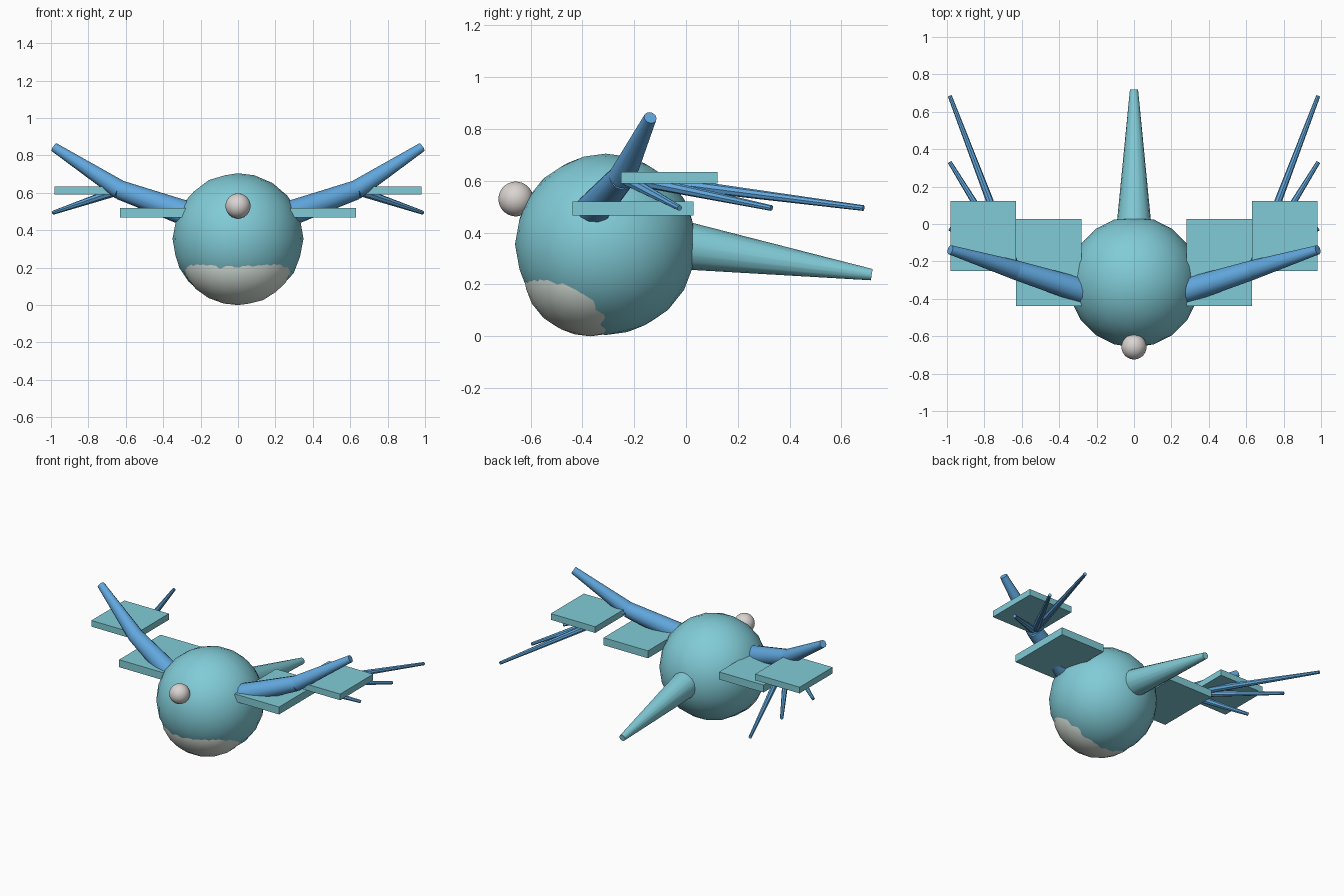
import bpy, math
from mathutils import Vector

if "Cube" in bpy.data.objects:
    bpy.data.objects.remove(bpy.data.objects["Cube"])


def material(name, rgb):
    m = bpy.data.materials.new(name)
    m.diffuse_color = (*rgb, 1)
    m.use_nodes = True
    m.node_tree.nodes["Principled BSDF"].inputs["Base Color"].default_value = m.diffuse_color
    return m


TEAL = material("teal", (0.22, 0.60, 0.68))
BLUE = material("blue", (0.12, 0.39, 0.73))
PALE = material("pale_mint", (0.70, 0.77, 0.71))
WHITE = material("warm_white", (0.70, 0.66, 0.64))


def finish(name, mat, smooth=True):
    ob = bpy.context.object
    ob.name = name
    ob.data.materials.append(mat)
    if smooth:
        bpy.ops.object.shade_smooth_by_angle(angle=math.radians(40))
    return ob


def ball(name, center, radii, mat, detail=3):
    bpy.ops.mesh.primitive_ico_sphere_add(subdivisions=detail, radius=1, location=center)
    bpy.context.object.scale = radii
    return finish(name, mat)


def rod(name, a, b, r1, r2, mat, sides=12):
    """Tapered cylinder from point a to point b."""
    a, b = Vector(a), Vector(b)
    d = b - a
    bpy.ops.mesh.primitive_cone_add(vertices=sides, radius1=r1, radius2=r2,
                                    depth=d.length, location=(a + b) / 2)
    bpy.context.object.rotation_euler = d.to_track_quat('Z', 'Y').to_euler()
    return finish(name, mat)


def box(name, lo, hi, mat):
    lo, hi = Vector(lo), Vector(hi)
    bpy.ops.mesh.primitive_cube_add(size=1, location=(lo + hi) / 2)
    bpy.context.object.scale = hi - lo
    return finish(name, mat, False)


# Round body, belly patch bulging through it, and nose ball
ball("body", (0, -0.31, 0.355), (0.35, 0.35, 0.35), TEAL)
ball("belly", (0, -0.37, 0.252), (0.30, 0.26, 0.252), PALE)
ball("nose", (0, -0.657, 0.53), (0.067, 0.067, 0.067), WHITE, 4)

# Tapering tail
rod("tail", (0, -0.10, 0.365), (0, 0.717, 0.238), 0.102, 0.022, TEAL, 16)

# Wings: arm bones, fingers and membrane plates on each side
for side, s in (("left", -1), ("right", 1)):
    elbow = (s * 0.63, -0.247, 0.615)
    rod(f"{side}_upper_arm", (s * 0.27, -0.36, 0.487), elbow, 0.068, 0.052, BLUE)
    rod(f"{side}_forearm", elbow, (s * 0.983, -0.138, 0.844), 0.052, 0.025, BLUE)
    for i, y in enumerate((-0.025, 0.33, 0.685)):
        rod(f"{side}_finger_{i + 1}", elbow, (s * 0.985, y, 0.495), 0.026, 0.011, BLUE, 8)
    for part, x0, x1, y0, y1, z0, z1 in (
            ("inner", 0.28, 0.63, -0.438, 0.028, 0.467, 0.52),
            ("outer", 0.63, 0.98, -0.25, 0.122, 0.59, 0.634)):
        xs = sorted((s * x0, s * x1))
        box(f"{side}_{part}_membrane", (xs[0], y0, z0), (xs[1], y1, z1), TEAL)
